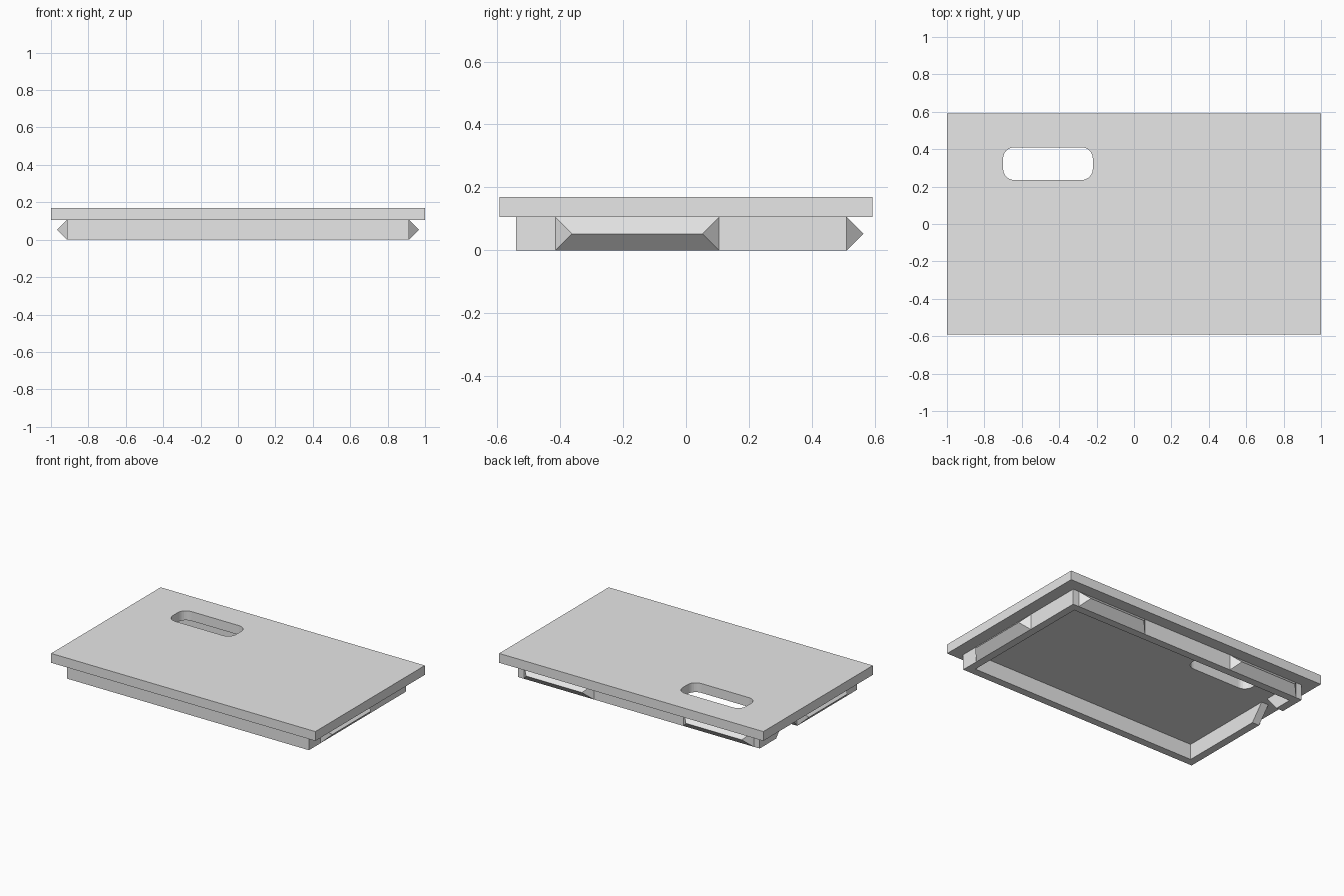
import bpy, bmesh, math
from mathutils import Matrix, Vector

cube = bpy.data.objects.get("Cube")
if cube:
    bpy.data.objects.remove(cube, do_unlink=True)

grey = bpy.data.materials.new("plain grey")
grey.use_nodes = True
grey.diffuse_color = (0.8, 0.8, 0.8, 1)
grey.node_tree.nodes["Principled BSDF"].inputs["Base Color"].default_value = (0.8, 0.8, 0.8, 1)

FRAME_H, TOP = 0.106, 0.17
SIDE, FRONT, BACK, WALL = 0.915, -0.54, 0.51, 0.053


def add_object(name, mesh):
    ob = bpy.data.objects.new(name, mesh)
    bpy.context.scene.collection.objects.link(ob)
    mesh.materials.clear()
    mesh.materials.append(grey)
    return ob


def rounded_rect(x0, x1, y0, y1, r=0, steps=6):
    """Outline of a rectangle, with round corners if r is set."""
    if not r:
        return [(x0, y0), (x1, y0), (x1, y1), (x0, y1)]
    pts = []
    for i, (cx, cy) in enumerate([(x1 - r, y1 - r), (x0 + r, y1 - r),
                                  (x0 + r, y0 + r), (x1 - r, y0 + r)]):
        for k in range(steps + 1):
            a = math.pi / 2 * (i + k / steps)
            pts.append((cx + r * math.cos(a), cy + r * math.sin(a)))
    return pts


def slab(name, outlines, z0, z1):
    """Flat slab; outlines after the first are holes through it."""
    curve = bpy.data.curves.new(name, "CURVE")
    curve.dimensions, curve.fill_mode = "2D", "BOTH"
    curve.extrude = (z1 - z0) / 2
    for pts in outlines:
        spline = curve.splines.new("POLY")
        spline.points.add(len(pts) - 1)
        for p, (x, y) in zip(spline.points, pts):
            p.co = (x, y, 0, 1)
        spline.use_cyclic_u = True
    temp = bpy.data.objects.new(name, curve)
    mesh = bpy.data.meshes.new_from_object(temp)
    bpy.data.objects.remove(temp)
    mesh.transform(Matrix.Translation((0, 0, (z0 + z1) / 2)))
    bm = bmesh.new()
    bm.from_mesh(mesh)
    bmesh.ops.remove_doubles(bm, verts=bm.verts, dist=1e-5)
    bmesh.ops.recalc_face_normals(bm, faces=bm.faces)
    for f in bm.faces:
        f.smooth = False
    bm.to_mesh(mesh)
    bm.free()
    return add_object(name, mesh)


def solid(name, verts, faces):
    mesh = bpy.data.meshes.new(name)
    mesh.from_pydata(verts, [], faces)
    bm = bmesh.new()
    bm.from_mesh(mesh)
    bmesh.ops.recalc_face_normals(bm, faces=bm.faces)
    bm.to_mesh(mesh)
    bm.free()
    return add_object(name, mesh)


def wedge(name, start, end, out):
    """Hipped ridge lying along a wall from start to end, pointing outwards."""
    a, b, out = Vector(start), Vector(end), Vector(out) * WALL
    along = (b - a).normalized() * WALL
    up = Vector((0, 0, FRAME_H))
    verts = [a, b, b + up, a + up, a + along + out + up / 2, b - along + out + up / 2]
    return solid(name, verts, [(0, 1, 2, 3), (0, 1, 5, 4), (3, 2, 5, 4), (0, 3, 4), (1, 2, 5)])


# Top board with a rounded hand slot
slab("top_board", [rounded_rect(-1, 1, -0.592, 0.592),
                   rounded_rect(-0.7, -0.22, 0.235, 0.41, 0.06)], FRAME_H, TOP)

# Hollow frame below
frame = slab("base_frame", [rounded_rect(-SIDE, SIDE, FRONT, BACK),
                            rounded_rect(-SIDE + WALL, SIDE - WALL, FRONT + WALL, BACK - WALL)],
             0, FRAME_H)

# Sloped notch cut through one side wall
section = [(0.095, -0.01), (0.34, -0.01), (0.235, FRAME_H + 0.01), (0.2, FRAME_H + 0.01)]
notch = solid("notch_cutter",
              [(x, y, z) for x in (-SIDE - 0.05, -SIDE + 0.1) for y, z in section],
              [(0, 1, 2, 3), (4, 5, 6, 7)] + [(i, (i + 1) % 4, (i + 1) % 4 + 4, i + 4) for i in range(4)])
notch.hide_render = True
notch.hide_viewport = True
notch.display_type = "WIRE"
cut = frame.modifiers.new("notch", "BOOLEAN")
cut.operation, cut.object, cut.solver = "DIFFERENCE", notch, "EXACT"

# Ridged rails on the sides and the back
for s, side in ((1, "left"), (-1, "right")):
    wedge(side + "_side_rail", (s * SIDE, -0.415, 0), (s * SIDE, 0.105, 0), (s, 0, 0))
    wedge(side + "_back_rail", (s * 0.34, BACK, 0), (s * 0.87, BACK, 0), (0, 1, 0))
